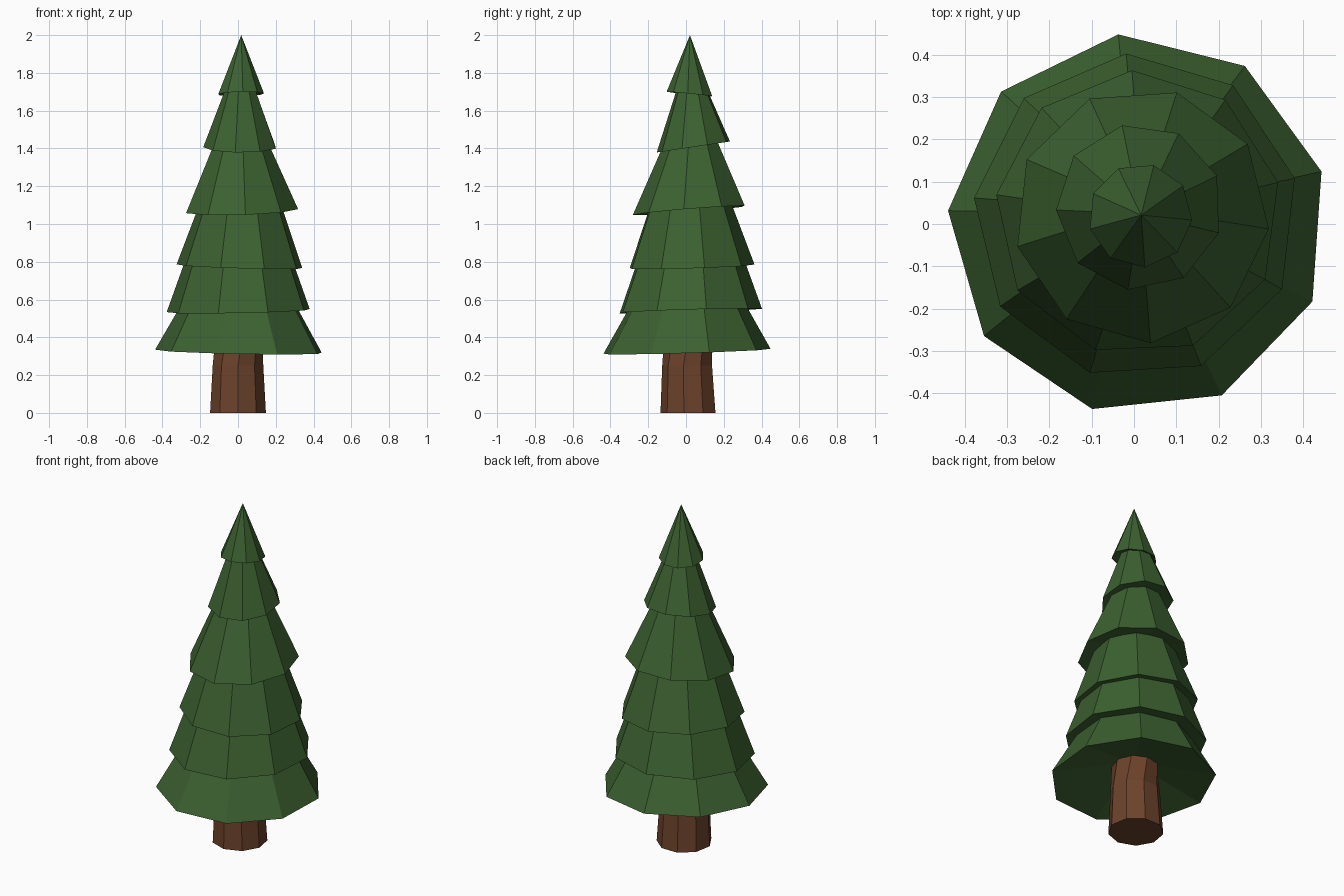
import bpy, bmesh
from math import radians, cos, sin, pi

if "Cube" in bpy.data.objects:
    bpy.data.objects.remove(bpy.data.objects["Cube"])

SIDES = 9


def material(name, rgb):
    m = bpy.data.materials.new(name)
    m.diffuse_color = (*rgb, 1)
    m.use_nodes = True
    m.node_tree.nodes["Principled BSDF"].inputs["Base Color"].default_value = m.diffuse_color
    return m


def ring(bm, cx, cy, z, r, start, tilt=(0, 0)):
    verts = []
    for i in range(SIDES):
        a = radians(start) + 2 * pi * i / SIDES
        dx, dy = r * cos(a), r * sin(a)
        verts.append(bm.verts.new((cx + dx, cy + dy, z + dx * tilt[0] + dy * tilt[1])))
    return verts


def bridge(bm, lower, upper):
    for i in range(SIDES):
        j = (i + 1) % SIDES
        bm.faces.new((lower[i], lower[j], upper[j], upper[i]))


def fan(bm, rim, point):
    tip = bm.verts.new(point)
    for i in range(SIDES):
        bm.faces.new((rim[i], rim[(i + 1) % SIDES], tip))


def finish(bm, name, mat):
    bmesh.ops.recalc_face_normals(bm, faces=bm.faces[:])
    mesh = bpy.data.meshes.new(name)
    bm.to_mesh(mesh)
    bm.free()
    mesh.materials.append(mat)
    bpy.context.collection.objects.link(bpy.data.objects.new(name, mesh))


bark = material("bark", (0.15, 0.055, 0.024))
needles = material("needles", (0.045, 0.12, 0.03))

# Trunk: tapered, with a half-step twist where it enters the branches
bm = bmesh.new()
rings = [ring(bm, 0.0, 0.015, 0.0, 0.15, -90),
         ring(bm, 0.0, 0.01, 0.25, 0.136, -90),
         ring(bm, 0.0, 0.01, 0.46, 0.125, -75)]
bm.faces.new(rings[0])
bm.faces.new(rings[-1])
for lo, hi in zip(rings, rings[1:]):
    bridge(bm, lo, hi)
finish(bm, "trunk", bark)

# Branch tiers: centre x, y, rim z, rim radius, start angle, taper, tilt, hollow depth
tiers = [
    (0.010, 0.000, 0.325, 0.450, 16, 0.57, (-0.02, 0.03), 0.11),
    (0.005, 0.018, 0.540, 0.385, 13.5, 0.36, (0.02, 0.03), 0.05),
    (0.010, 0.025, 0.775, 0.338, 12.5, 0.36, (-0.03, 0.03), 0.05),
    (0.018, 0.020, 1.072, 0.302, -6, 0.44, (0.03, 0.08), 0.05),
    (0.013, 0.040, 1.408, 0.197, -18, 0.38, (0.0, 0.15), 0.03),
    (0.015, 0.020, 1.688, 0.123, -5, 0.40, (0.02, -0.10), 0.03),
]
for n, (x, y, z, r, start, taper, tilt, hollow) in enumerate(tiers):
    bm = bmesh.new()
    rim = ring(bm, x, y, z, r, start, tilt)
    fan(bm, rim, (x, y, z + hollow))
    if n == len(tiers) - 1:
        fan(bm, rim, (0.017, 0.021, 2.0))
    else:
        top_z = tiers[n + 1][2] + 0.05
        top_r = r - taper * (top_z - z)
        mx, my = (x + tiers[n + 1][0]) / 2, (y + tiers[n + 1][1]) / 2
        top = ring(bm, mx, my, top_z, top_r, start)
        bridge(bm, rim, top)
        bm.faces.new(top)
    finish(bm, f"branch_tier_{n + 1}", needles)
